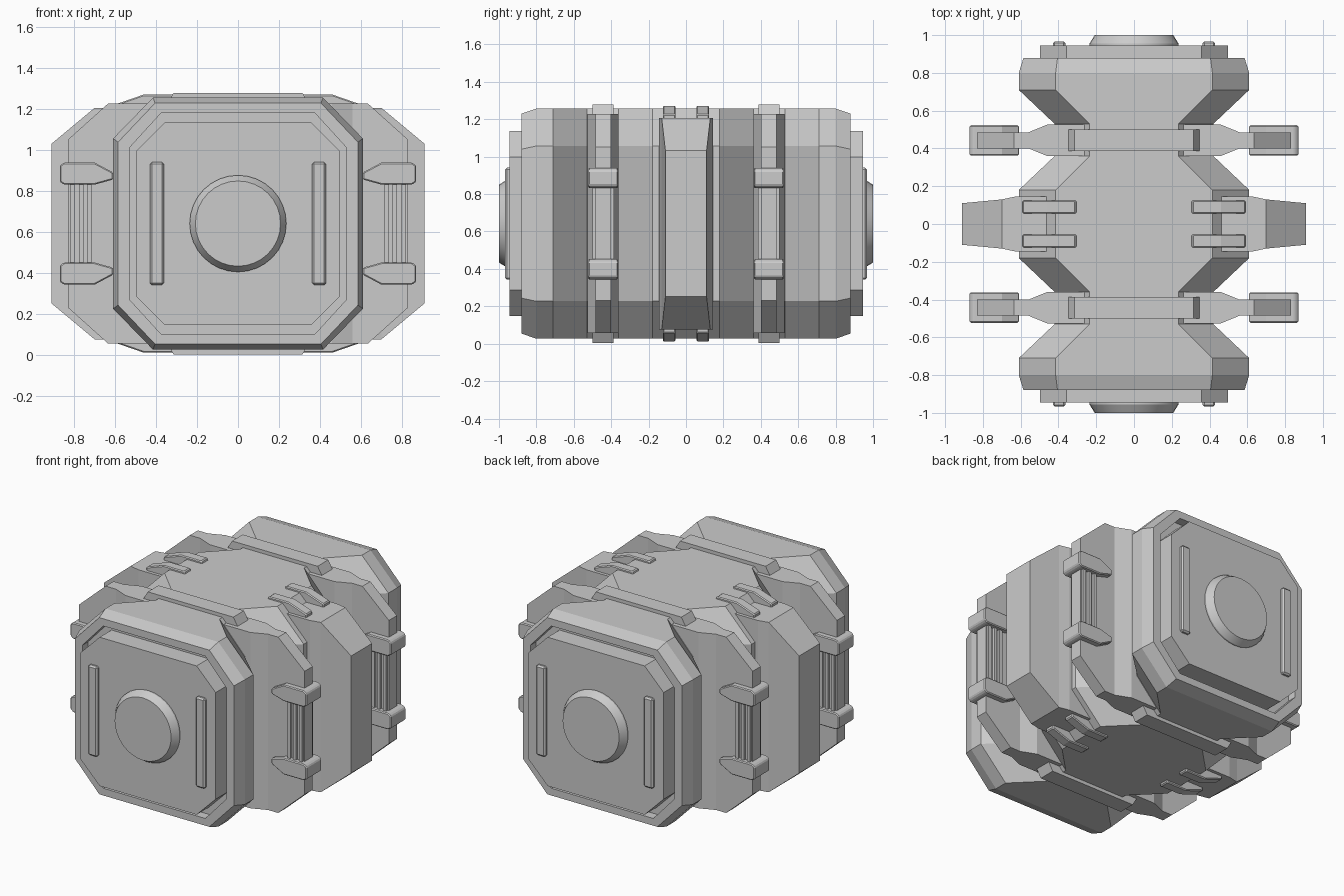
import bpy, bmesh, math

if "Cube" in bpy.data.objects:
    bpy.data.objects.remove(bpy.data.objects["Cube"])

ZC = 0.642  # mid height: all parts mirror about it


def loft(name, rings, bevel=0.0):
    """Skin a list of equal-length point rings, cap both ends."""
    bm = bmesh.new()
    vs = [[bm.verts.new((x, y, z + ZC)) for x, y, z in r] for r in rings]
    n = len(vs[0])
    for a, b in zip(vs, vs[1:]):
        for i in range(n):
            bm.faces.new((a[i], a[(i + 1) % n], b[(i + 1) % n], b[i]))
    bm.faces.new(vs[0])
    bm.faces.new(vs[-1])
    bmesh.ops.recalc_face_normals(bm, faces=bm.faces)
    me = bpy.data.meshes.new(name)
    bm.to_mesh(me)
    bm.free()
    ob = bpy.data.objects.new(name, me)
    bpy.context.collection.objects.link(ob)
    if bevel:
        m = ob.modifiers.new("bevel", "BEVEL")
        m.width, m.segments = bevel, 1
    return ob


def octagon(y, w, h, cx, cz):
    return [(w, y, h - cz), (w - cx, y, h), (cx - w, y, h), (-w, y, h - cz),
            (-w, y, cz - h), (cx - w, y, -h), (w - cx, y, -h), (w, y, cz - h)]


def side_rings(stations, sx, yc):
    """Rectangular sections (x, half depth, half height) along x."""
    return [[(sx * x, yc - d, -h), (sx * x, yc + d, -h),
             (sx * x, yc + d, h), (sx * x, yc - d, h)] for x, d, h in stations]


def prism(name, profile, sx, sz, y0, y1, bevel=0.0):
    """Extrude an xz profile along y, mirrored by the signs."""
    return loft(name, [[(sx * x, y, sz * z) for x, z in profile] for y in (y0, y1)], bevel)


def box(name, x0, x1, y0, y1, z0, z1, bevel=0.0):
    return prism(name, [(x0, z0), (x1, z0), (x1, z1), (x0, z1)], 1, 1, y0, y1, bevel)


# Main body with two waists and a recessed face at each end
half = [(0.82, 0.53, 0.54, 0.155, 0.17), (0.88, 0.53, 0.54, 0.155, 0.17),
        (0.88, 0.585, 0.588, 0.18, 0.19), (0.80, 0.61, 0.615, 0.195, 0.20),
        (0.71, 0.61, 0.615, 0.195, 0.20), (0.53, 0.42, 0.615, 0.185, 0.20),
        (0.36, 0.42, 0.615, 0.185, 0.20), (0.18, 0.61, 0.615, 0.195, 0.20)]
stations = half + [(-s[0],) + s[1:] for s in reversed(half)]
loft("body", [octagon(*s) for s in stations])

# End plates, discs and vertical handles
for sy in (-1, 1):
    loft("end_plate", [octagon(sy * y, 0.497, 0.495, 0.14, 0.14) for y in (0.80, 0.945)])
    disc = [[(r * math.cos(math.tau * i / 32), sy * y, r * math.sin(math.tau * i / 32))
             for i in range(32)] for y, r in ((0.93, 0.236), (0.955, 0.236), (1.0, 0.208))]
    ob = loft("end_disc", disc)
    bpy.context.view_layer.objects.active = ob
    ob.select_set(True)
    bpy.ops.object.shade_smooth_by_angle(angle=math.radians(25))
    ob.select_set(False)
    for sx in (-1, 1):
        x0, x1 = sorted((sx * 0.362, sx * 0.43))
        a, b = sorted((sy * 0.93, sy * 0.967))
        box("end_bar", x0, x1, a, b, -0.3, 0.3, 0.01)

BRACKET = [(0.38, 0.145, 0.565), (0.63, 0.145, 0.565), (0.70, 0.13, 0.565), (0.91, 0.11, 0.39)]
FIN = [(0.26, 0.083, 0.585), (0.46, 0.083, 0.585), (0.56, 0.042, 0.585),
       (0.635, 0.042, 0.585), (0.83, 0.042, 0.41)]
FINGER = [(0.30, 0.60), (0.31, 0.63), (0.46, 0.63), (0.59, 0.585), (0.59, 0.55), (0.46, 0.55)]
CLAMP = [(0.61, 0.215), (0.61, 0.25), (0.70, 0.298), (0.85, 0.298), (0.87, 0.283),
         (0.87, 0.205), (0.85, 0.19), (0.70, 0.19)]
STRAP = [(-0.355, 0.57), (-0.315, 0.638), (0.315, 0.638), (0.355, 0.57)]

for sx in (-1, 1):
    # Large central side bracket with finger clips above and below
    loft("side_bracket", side_rings(BRACKET, sx, 0))
    for sz in (-1, 1):
        for y in (-0.09, 0.09):
            prism("finger_clip", FINGER, sx, sz, y - 0.034, y + 0.034, 0.006)
    # Waist fins with clamps and upright ribs
    for yc in (-0.443, 0.443):
        loft("waist_fin", side_rings(FIN, sx, yc))
        for sz in (-1, 1):
            prism("fin_clamp", CLAMP, sx, sz, yc - 0.08, yc + 0.08, 0.006)
        for x in (0.725, 0.765, 0.81):
            a, b = sorted((sx * (x - 0.011), sx * (x + 0.011)))
            box("fin_rib", a, b, yc - 0.058, yc + 0.058, -0.21, 0.21)

# Straps across the top and bottom of each waist
for yc in (-0.443, 0.443):
    for sz in (-1, 1):
        prism("waist_strap", STRAP, 1, sz, yc - 0.056, yc + 0.056)
